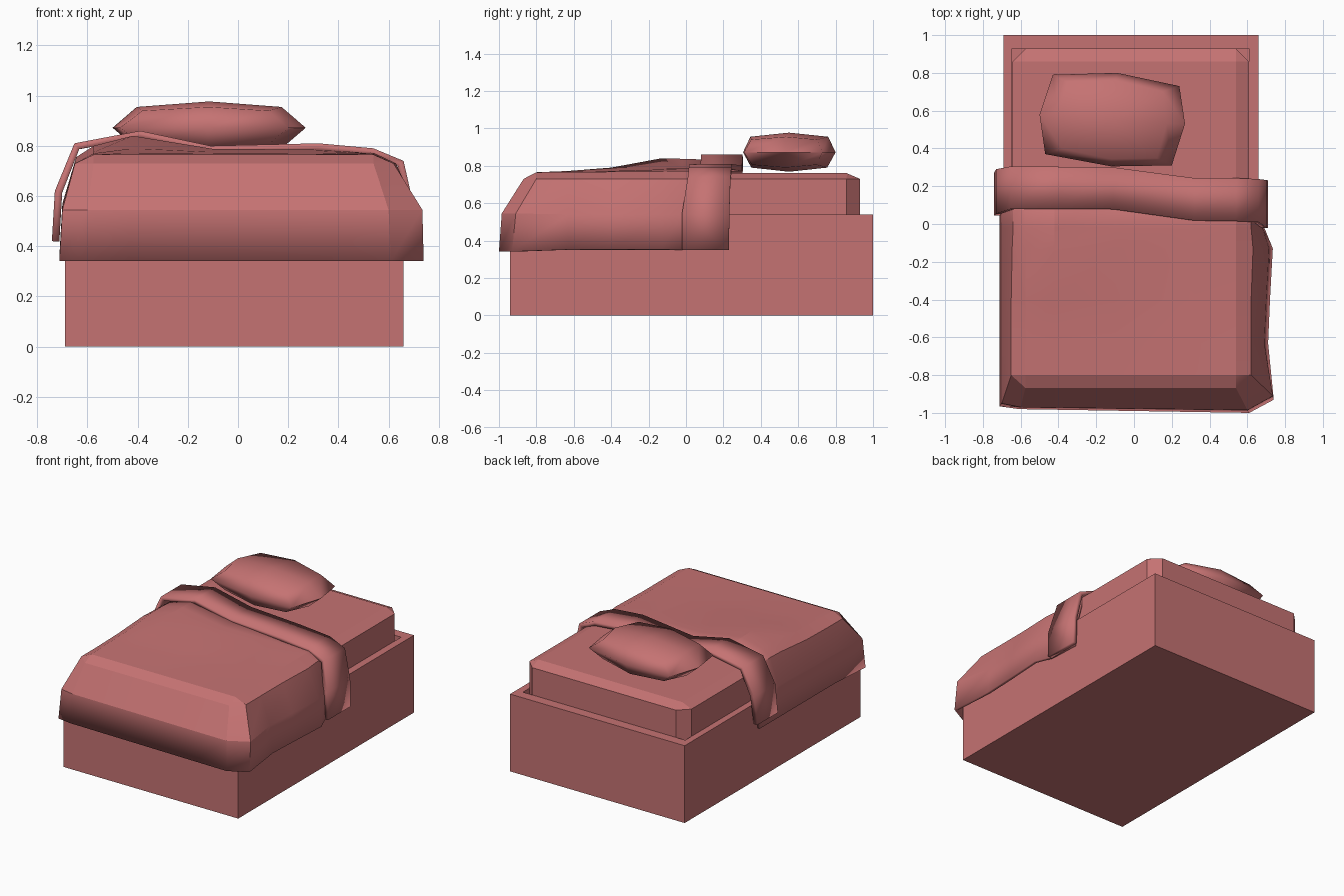
import bpy, bmesh

if "Cube" in bpy.data.objects:
    bpy.data.objects.remove(bpy.data.objects["Cube"])

mat = bpy.data.materials.new("bed_red")
mat.diffuse_color = (0.56, 0.17, 0.17, 1)
mat.use_nodes = True
mat.node_tree.nodes["Principled BSDF"].inputs["Base Color"].default_value = mat.diffuse_color


def finish(name, bm, angle=30, thickness=0.0):
    me = bpy.data.meshes.new(name)
    bm.to_mesh(me)
    bm.free()
    ob = bpy.data.objects.new(name, me)
    bpy.context.collection.objects.link(ob)
    me.materials.append(mat)
    if thickness:
        mod = ob.modifiers.new("thickness", 'SOLIDIFY')
        mod.thickness = thickness
        mod.offset = -1
    bpy.ops.object.select_all(action='DESELECT')
    ob.select_set(True)
    bpy.context.view_layer.objects.active = ob
    bpy.ops.object.shade_smooth_by_angle(angle=angle * 0.0174533)
    return ob


def bridge(bm, rings, closed):
    """Quads between successive rings of points."""
    vs = [[bm.verts.new(p) for p in r] for r in rings]
    n = len(vs[0])
    for a, b in zip(vs, vs[1:]):
        for i in range(n if closed else n - 1):
            j = (i + 1) % n
            bm.faces.new((a[i], a[j], b[j], b[i]))
    return vs


def loft(name, rings, angle=30, peaks=None):
    """Closed solid through rings; ends are flat or drawn to a peak point."""
    bm = bmesh.new()
    vs = bridge(bm, rings, True)
    for k, ring in enumerate((vs[0], vs[-1])):
        if peaks:
            c = bm.verts.new(peaks[k])
            for i in range(len(ring)):
                bm.faces.new((ring[i - 1], ring[i], c))
        else:
            bm.faces.new(ring)
    bmesh.ops.recalc_face_normals(bm, faces=bm.faces)
    return finish(name, bm, angle)


def rect(x0, x1, y0, y1, z, c=0.0):
    if not c:
        return [(x0, y0, z), (x1, y0, z), (x1, y1, z), (x0, y1, z)]
    return [(x0 + c, y0, z), (x1 - c, y0, z), (x1, y0 + c, z), (x1, y1 - c, z),
            (x1 - c, y1, z), (x0 + c, y1, z), (x0, y1 - c, z), (x0, y0 + c, z)]


# Bed base: open-topped box with a rim
loft("bed_base", [rect(-.69, .66, -.94, 1, 0), rect(-.69, .66, -.94, 1, .54),
                  rect(-.645, .61, -.88, .93, .54), rect(-.645, .61, -.88, .93, .40)])

# Mattress with chamfered corners and softened top edge
top = [(x, y, .76) for x, y in ((-.575, -.77), (.54, -.77), (.54, -.77), (.54, .86),
                                (.54, .86), (-.575, .86), (-.575, .86), (-.575, -.77))]
top = top[-1:] + top[1:]
bm = bmesh.new()
vs = bridge(bm, [rect(-.644, .609, -.84, .929, .40, .07),
                 rect(-.644, .609, -.84, .929, .73, .07), top], True)
bm.faces.new(list(reversed(vs[0])))
bm.faces.new(vs[-1])
bmesh.ops.remove_doubles(bm, verts=bm.verts, dist=1e-5)
bmesh.ops.recalc_face_normals(bm, faces=bm.faces)
finish("mattress", bm, 15)

# Duvet: rumpled top grid, then skirt rings falling over three sides
xs = [-.575, -.42, -.1, .3, .54]
ys = [-.8, -.63, -.4, -.13, -.02, .2]
hz = [[.765, .765, .765, .765, .765],
      [.77, .772, .77, .768, .766],
      [.775, .79, .775, .772, .768],
      [.80, .84, .788, .78, .77],
      [.80, .837, .785, .785, .772],
      [.79, .83, .78, .785, .77]]
grid = [[(x, y, z) for x, z in zip(xs, row)] for y, row in zip(ys, hz)]
bm = bmesh.new()
bridge(bm, grid, False)


def skirt(right, left, front, z, zl):
    """right/left: x down each side; front: points along the foot end."""
    r = [(x, y, z) for x, y in zip(right, ys[::-1][:5])]
    l = [(x, y, zz) for x, y, zz in zip(left, ys[1:], zl)]
    return r + front + l


edge0 = [row[-1] for row in grid[::-1]] + list(reversed(grid[0])) + [row[0] for row in grid]


def foot(rx, ry, fx, fy, gx, gy, lx, ly, z):
    f = [(fx + (gx - fx) * t, fy + (gy - fy) * t, z) for t in (0, .21, .57, .86, 1)]
    return [(rx, ry, z)] + f + [(lx, ly, z)]


edge1 = skirt([.61, .62, .63, .62, .62], [-.65, -.65, -.645, -.64, -.64],
              foot(.62, -.8, .54, -.868, -.575, -.868, -.65, -.8, .73), .73,
              [.73, .735, .755, .755, .75])
edge2 = skirt([.66, .68, .715, .70, .69], [-.70] * 5,
              foot(.735, -.91, .60, -.985, -.60, -.97, -.70, -.95, .545), .54,
              [.56, .56, .57, .57, .57])
edge3 = skirt([.68, .69, .735, .72, .71], [-.712] * 5,
              foot(.74, -.93, .61, -1.0, -.61, -.98, -.712, -.965, .342), .352,
              [.36] * 5)
bridge(bm, [edge0, edge1, edge2, edge3], False)
bmesh.ops.remove_doubles(bm, verts=bm.verts, dist=1e-4)
finish("duvet", bm, 20, .02)

# Folded-back strip of the duvet: x, z, front y, back y
band = [(-.742, .42, .045, .27), (-.73, .62, .055, .29), (-.652, .81, .08, .305),
        (-.39, .86, .08, .303), (-.11, .80, .078, .30), (.32, .81, .018, .243),
        (.54, .79, .015, .243), (.66, .74, .01, .238), (.705, .54, -.022, .232),
        (.71, .35, -.02, .23)]
bm = bmesh.new()
bridge(bm, [[(x, f, z) for x, z, f, b in band], [(x, b, z) for x, z, f, b in band]], False)
finish("duvet_fold", bm, 20, .03)

# Pillow: seam outline between a smaller top and bottom outline
seam = [(-.5, .58), (-.47, .37), (-.12, .305), (.2, .31),
        (.27, .53), (.24, .73), (-.09, .80), (-.43, .79)]
cx, cy = -.115, .55


def pillow_ring(sx, sy, z_edge, z_corner):
    return [(cx + (x - cx) * sx, cy + (y - cy) * sy, z_edge if i % 2 == 0 else z_corner)
            for i, (x, y) in enumerate(seam)]


loft("pillow", [pillow_ring(.75, .82, .79, .805), pillow_ring(1, 1, .872, .872),
                pillow_ring(.75, .84, .955, .94)], 80,
     [(cx, cy, .768), (cx, cy, .977)])
